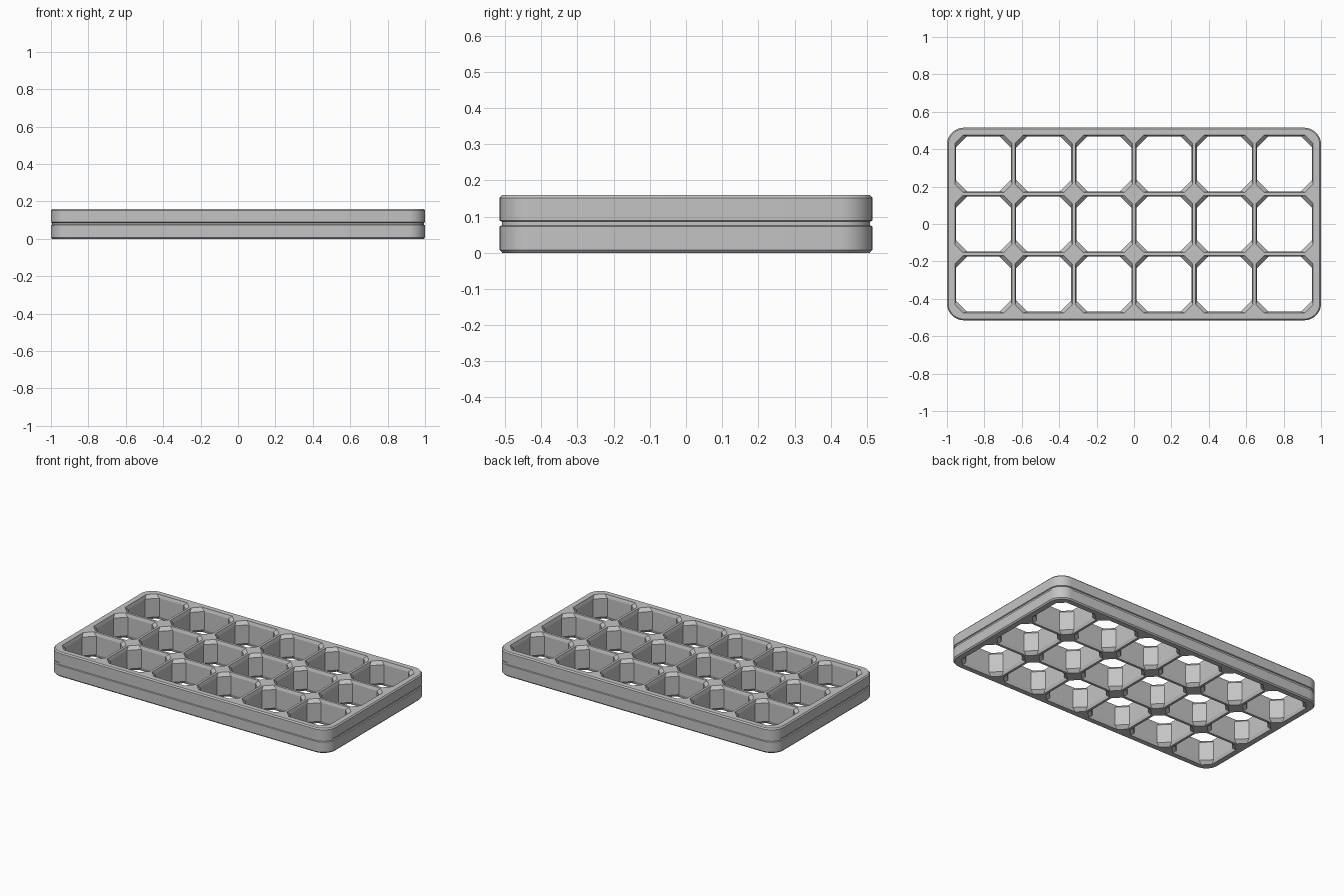
import bpy, bmesh, math

if "Cube" in bpy.data.objects:
    bpy.data.objects.remove(bpy.data.objects["Cube"])

HX, HY, H, R = 1.0, 0.515, 0.16, 0.09   # half sizes, height, corner radius
PITCH, COLS, ROWS = 0.322, 6, 3

grey = bpy.data.materials.new("plain grey")
grey.diffuse_color = (0.55, 0.55, 0.55, 1)
grey.use_nodes = True
grey.node_tree.nodes["Principled BSDF"].inputs["Base Color"].default_value = grey.diffuse_color

bm = bmesh.new()


def ring(points, z):
    verts = [bm.verts.new((x, y, z)) for x, y in points]
    return verts


def rounded_rect(inset, seg=10):
    r = R - inset
    pts = []
    for k, (sx, sy) in enumerate([(1, 1), (-1, 1), (-1, -1), (1, -1)]):
        for i in range(seg + 1):
            a = math.pi / 2 * (k + i / seg)
            pts.append((sx * (HX - R) + r * math.cos(a), sy * (HY - R) + r * math.sin(a)))
    return pts


def octagon(cx, cy, h, cut):
    k = h - cut
    pts = [(h, -k), (h, k), (k, h), (-k, h), (-h, k), (-h, -k), (-k, -h), (k, -h)]
    return [(cx + x, cy + y) for x, y in pts]


def skin(rings):
    # Quads between successive rings; returns the open edges at both ends
    n = len(rings[0])
    for a, b in zip(rings, rings[1:]):
        for i in range(n):
            j = (i + 1) % n
            bm.faces.new((a[i], a[j], b[j], b[i]))
    return [[bm.edges.get((r[i], r[(i + 1) % n])) for i in range(n)]
            for r in (rings[0], rings[-1])]


# Outer wall with chamfered rims and a groove around the middle
outer = [(0.007, 0), (0, 0.008), (0, 0.073), (0.006, 0.076), (0.006, 0.086),
         (0, 0.089), (0, H - 0.008), (0.007, H)]
bottom, top = skin([ring(rounded_rect(i), z) for i, z in outer])

# Octagonal cells flaring at both ends
cell = [(0.153, 0.044, 0), (0.147, 0.06, 0.02), (0.147, 0.06, H - 0.02), (0.153, 0.044, H)]
for c in range(COLS):
    for r in range(ROWS):
        cx, cy = (c - (COLS - 1) / 2) * PITCH, (r - (ROWS - 1) / 2) * PITCH
        lo, hi = skin([ring(octagon(cx, cy, h, k), z) for h, k, z in cell])
        bottom += lo
        top += hi

# Top and bottom grid faces around the cell openings
bmesh.ops.triangle_fill(bm, use_beauty=True, edges=bottom, normal=(0, 0, -1))
bmesh.ops.triangle_fill(bm, use_beauty=True, edges=top, normal=(0, 0, 1))
bmesh.ops.recalc_face_normals(bm, faces=bm.faces[:])

mesh = bpy.data.meshes.new("cell_tray")
bm.to_mesh(mesh)
bm.free()
mesh.materials.append(grey)
tray = bpy.data.objects.new("cell_tray", mesh)
bpy.context.collection.objects.link(tray)
bpy.context.view_layer.objects.active = tray
tray.select_set(True)
bpy.ops.object.shade_smooth_by_angle(angle=math.radians(14))
